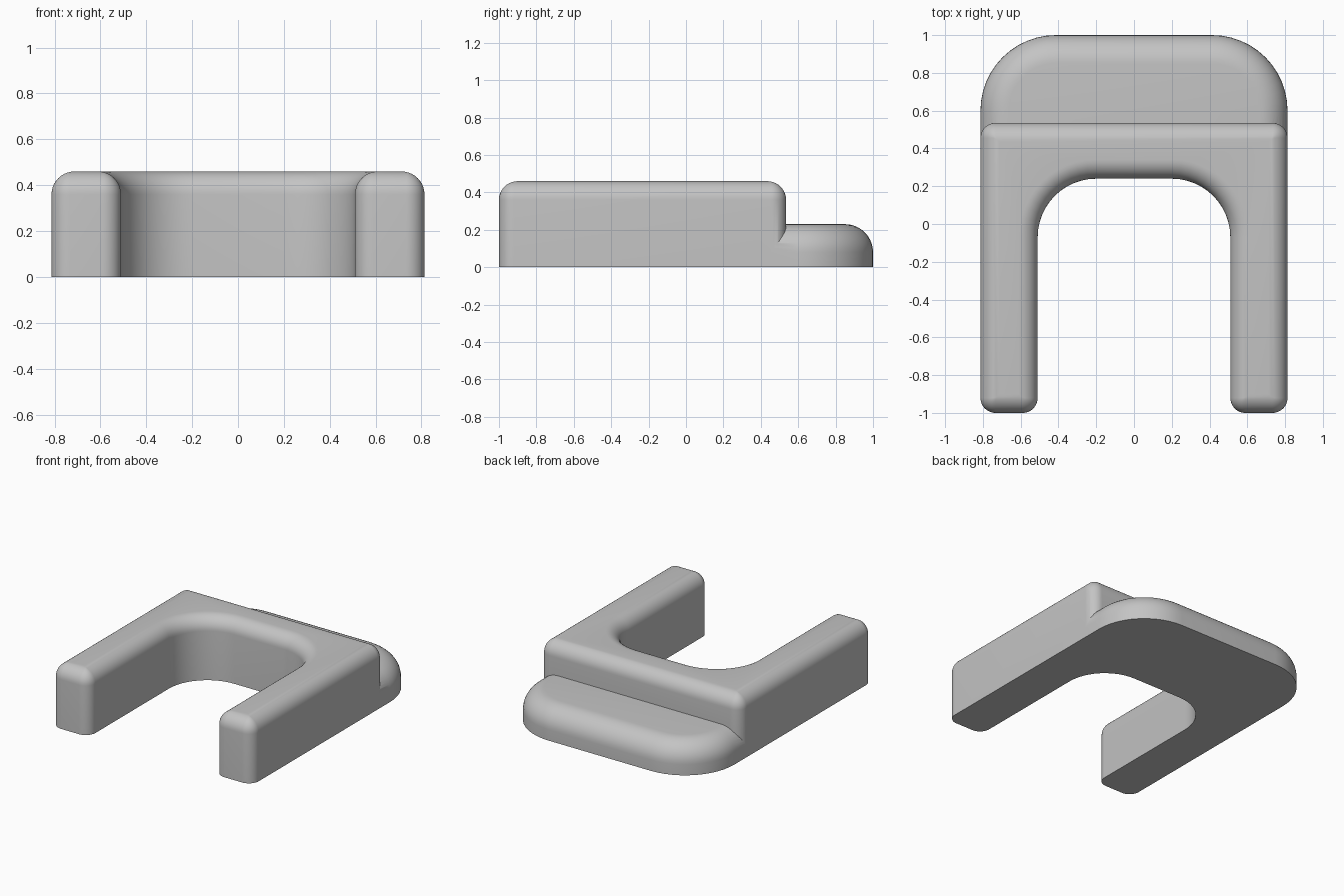
import bpy, bmesh, math
from mathutils import Vector

cube = bpy.data.objects.get("Cube")
if cube:
    bpy.data.objects.remove(cube)

grey = bpy.data.materials.new("plain grey")
grey.use_nodes = True
colour = (0.55, 0.55, 0.55, 1)
grey.diffuse_color = colour
grey.node_tree.nodes["Principled BSDF"].inputs["Base Color"].default_value = colour


def outline(corners, inset, steps=12):
    """Counter-clockwise plan with rounded corners, moved inward by inset."""
    points = []
    for i, (x, y, radius) in enumerate(corners):
        here = Vector((x, y))
        came = (here - Vector(corners[i - 1][:2])).normalized()
        goes = (Vector(corners[(i + 1) % len(corners)][:2]) - here).normalized()
        convex = came.cross(goes) > 0
        normals = Vector((-came.y, came.x)) + Vector((-goes.y, goes.x))
        corner = here + normals * inset
        r = max(radius - inset, 0) if convex else radius + inset
        centre = corner + (goes - came) * r
        for k in range(steps + 1):
            a = math.pi / 2 * k / steps
            points.append(centre - goes * r * math.cos(a) + came * r * math.sin(a))
    return points


def filleted_slab(name, corners, height, fillet, steps=10):
    """Extruded plan with a rounded top rim."""
    levels = [(0, 0)]
    for k in range(steps + 1):
        a = math.pi / 2 * k / steps
        levels.append((fillet * (1 - math.cos(a)), height - fillet + fillet * math.sin(a)))
    bm = bmesh.new()
    rings = [[bm.verts.new((p.x, p.y, z)) for p in outline(corners, d)] for d, z in levels]
    for low, high in zip(rings, rings[1:]):
        for i in range(len(low)):
            j = (i + 1) % len(low)
            bm.faces.new((low[i], low[j], high[j], high[i]))
    bm.faces.new(rings[0][::-1])
    bm.faces.new(rings[-1])
    bmesh.ops.remove_doubles(bm, verts=bm.verts, dist=1e-5)
    bmesh.ops.recalc_face_normals(bm, faces=bm.faces)
    mesh = bpy.data.meshes.new(name)
    bm.to_mesh(mesh)
    bm.free()
    mesh.materials.append(grey)
    obj = bpy.data.objects.new(name, mesh)
    bpy.context.collection.objects.link(obj)
    return obj


W, IN = 0.813, 0.51      # outer and inner half widths
R = 0.08                 # small corner radius

# Raised U-shaped body with two forward arms
body = filleted_slab("u_shaped_body", [
    (-W, -1, R), (-IN, -1, R), (-IN, 0.24, 0.31), (IN, 0.24, 0.31),
    (IN, -1, R), (W, -1, R), (W, 0.535, R), (-W, 0.535, R)], 0.46, 0.1)

# Low rounded step at the back
step = filleted_slab("back_step", [
    (-W, 0.36, 0.01), (W, 0.36, 0.01), (W, 1, 0.4), (-W, 1, 0.4)], 0.23, 0.15)

# Join both into one solid
union = body.modifiers.new("join step", 'BOOLEAN')
union.operation = 'UNION'
union.solver = 'EXACT'
union.object = step
bpy.ops.object.select_all(action='DESELECT')
body.select_set(True)
bpy.context.view_layer.objects.active = body
bpy.ops.object.modifier_apply(modifier=union.name)
bpy.data.objects.remove(step)
bpy.ops.object.shade_smooth_by_angle(angle=math.radians(30))
